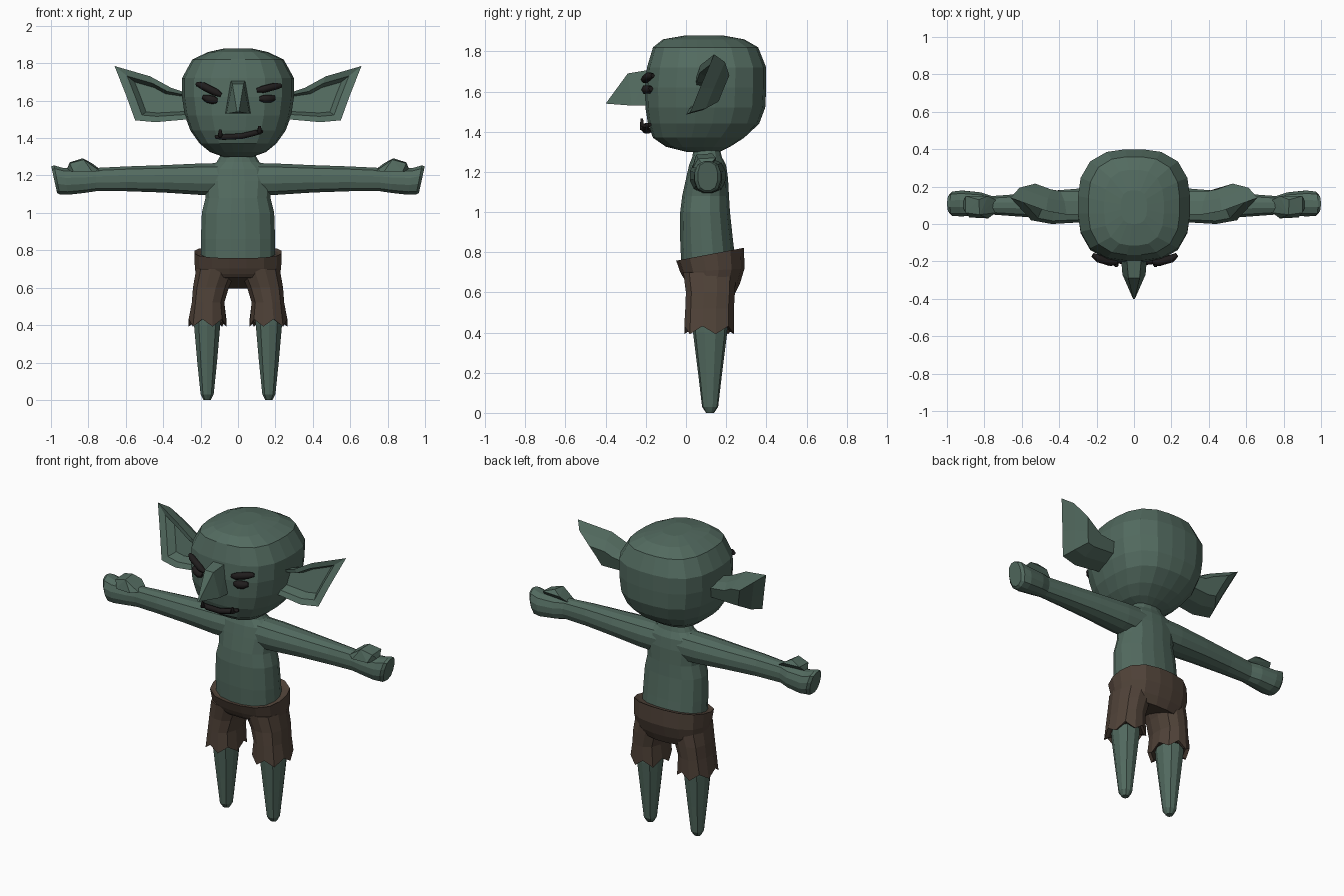
import bpy, bmesh
from math import cos, sin, pi
from mathutils import Vector

cube = bpy.data.objects.get("Cube")
if cube:
    bpy.data.objects.remove(cube)


def material(name, rgb):
    m = bpy.data.materials.new(name)
    m.use_nodes = True
    m.diffuse_color = (*rgb, 1)
    m.node_tree.nodes["Principled BSDF"].inputs["Base Color"].default_value = (*rgb, 1)
    return m


SKIN = material("green_skin", (0.085, 0.145, 0.115))
CLOTH = material("brown_cloth", (0.08, 0.055, 0.04))
DARK = material("dark_features", (0.014, 0.012, 0.012))


def finish(name, bm, mat, mirror):
    bmesh.ops.recalc_face_normals(bm, faces=bm.faces)
    me = bpy.data.meshes.new(name)
    bm.to_mesh(me)
    bm.free()
    me.materials.append(mat)
    ob = bpy.data.objects.new(name, me)
    bpy.context.collection.objects.link(ob)
    if mirror:
        ob.modifiers.new("mirror", "MIRROR").use_mirror_merge = False
    return ob


def oval(n, ru, rv, power=2.0):
    """Superellipse points in a plane."""
    pts = []
    for i in range(n):
        c, s = cos(2 * pi * (i + 0.5) / n), sin(2 * pi * (i + 0.5) / n)
        k = (abs(c) ** power + abs(s) ** power) ** (-1 / power)
        pts.append((ru * c * k, rv * s * k))
    return pts


def loft(name, rings, mat, mirror=False):
    """Skin a closed tube through equal-sized rings of points."""
    bm = bmesh.new()
    loops = [[bm.verts.new(p) for p in ring] for ring in rings]
    for a, b in zip(loops, loops[1:]):
        for i in range(len(a)):
            j = (i + 1) % len(a)
            bm.faces.new((a[i], a[j], b[j], b[i]))
    bm.faces.new(loops[0])
    bm.faces.new(loops[-1])
    return finish(name, bm, mat, mirror)


def upright(n, z, rx, front, back, cx=0.0, power=2.0, tilt=0.0, wave=0.0):
    """Horizontal ring spanning front..back in y; tilt raises its rear."""
    cy, ry = (front + back) / 2, (back - front) / 2
    return [Vector((cx + u, cy + v, z + tilt * v + wave * (i % 2)))
            for i, (u, v) in enumerate(oval(n, rx, ry, power))]


def hull(name, points, mat, mirror=False):
    bm = bmesh.new()
    for p in points:
        bm.verts.new(p)
    bmesh.ops.convex_hull(bm, input=bm.verts)
    return finish(name, bm, mat, mirror)


def strand(name, points, radius, mat):
    """Thin round bar along a few points, narrower at the ends."""
    cu = bpy.data.curves.new(name, "CURVE")
    cu.dimensions = "3D"
    cu.bevel_depth, cu.bevel_resolution, cu.use_fill_caps = radius, 1, True
    sp = cu.splines.new("POLY")
    sp.points.add(len(points) - 1)
    for i, p in enumerate(points):
        sp.points[i].co = (*p, 1)
        sp.points[i].radius = 0.55 if i in (0, len(points) - 1) else 1
    cu.materials.append(mat)
    ob = bpy.data.objects.new(name, cu)
    bpy.context.collection.objects.link(ob)


# Head: boxy rounded skull with a narrow chin
head = [(1.30, .08, 0, .17), (1.325, .15, -.1, .22), (1.37, .205, -.165, .29),
        (1.44, .255, -.19, .365), (1.52, .285, -.203, .395), (1.62, .3, -.205, .4),
        (1.72, .3, -.195, .4), (1.82, .245, -.165, .36), (1.86, .16, -.115, .29),
        (1.88, .07, 0, .18)]
loft("head", [upright(20, *r, power=2.8) for r in head], SKIN)

# Nose: long pointed wedge
hull("nose", [(s * x, y, z) for s in (-1, 1) for x, y, z in (
    (.04, -.17, 1.71), (.03, -.29, 1.69), (.07, -.17, 1.53),
    (.062, -.27, 1.53), (.005, -.4, 1.54))], SKIN)

# Ears: rim with a hollow in front and a faceted back
rim = [Vector(p) for p in (
    (.27, .05, 1.64), (.36, .05, 1.67), (.47, .07, 1.73), (.66, .14, 1.785),
    (.595, .07, 1.62), (.55, .02, 1.495), (.44, 0, 1.485), (.27, .01, 1.5))]
mid = Vector((.42, .06, 1.595))


def shrunk(scale, push):
    ring = [mid + (p - mid) * scale + Vector((0, push, 0)) for p in rim]
    for p, q in zip(ring, rim):
        if q.x < .3:
            p.x = q.x
    return ring


loft("ears", [shrunk(.55, .045), shrunk(.72, .0), rim, shrunk(.8, .07),
              shrunk(.45, .12)], SKIN, True)

# Brows and eyes
strand("right_brow", [(-.22, -.165, 1.69), (-.19, -.185, 1.68), (-.12, -.205, 1.645),
                      (-.09, -.205, 1.63)], .021, DARK)
strand("left_brow", [(.23, -.165, 1.68), (.2, -.185, 1.677), (.13, -.205, 1.66),
                     (.1, -.205, 1.655)], .021, DARK)
strand("right_eye", [(-.185, -.175, 1.62), (-.16, -.19, 1.61), (-.13, -.2, 1.603),
                     (-.11, -.2, 1.6)], .024, DARK)
strand("left_eye", [(.195, -.175, 1.615), (.17, -.19, 1.61), (.14, -.2, 1.61),
                    (.115, -.2, 1.61)], .024, DARK)

# Mouth with small tusks at the corners
strand("mouth", [(-.12, -.178, 1.405), (-.08, -.195, 1.405), (.02, -.205, 1.41),
                 (.09, -.2, 1.427), (.13, -.18, 1.435)], .017, DARK)
for side, x, z in (("right", -.095, 1.415), ("left", .115, 1.435)):
    strand(side + "_tusk", [(x, -.2, z - .01), (x, -.22, z), (x, -.22, z + .03)], .013, DARK)

# Torso and neck
torso = [(.74, .2, -.025, .25), (.86, .2, -.03, .235), (1.0, .195, -.03, .22),
         (1.08, .175, -.02, .215), (1.17, .185, 0, .21), (1.235, .17, .015, .2),
         (1.272, .115, .03, .18), (1.33, .08, .04, .165)]
loft("torso", [upright(16, *r, power=2.4) for r in torso], SKIN)

# Arms ending in closed fists; the knuckle end leans outward
arm = [(.06, .11, 1.18, .09, .088, 0), (.2, .108, 1.18, .09, .085, 0),
       (.4, .105, 1.182, .077, .074, 0), (.6, .1, 1.182, .062, .067, 0),
       (.76, .1, 1.178, .05, .063, 0), (.82, .108, 1.172, .062, .066, 0),
       (.92, .11, 1.168, .07, .072, .15), (.968, .108, 1.176, .066, .079, .2),
       (.983, .108, 1.178, .05, .072, .22)]
loft("arms", [[(x + lean * v, y + u, z + v) for u, v in oval(12, ry, rz, 2.6)]
              for x, y, z, ry, rz, lean in arm], SKIN, True)
hull("thumbs", [(.74, .06, 1.225), (.74, .13, 1.235), (.78, .03, 1.22), (.78, .15, 1.265),
                (.825, .05, 1.285), (.83, .13, 1.292), (.88, .035, 1.22),
                (.9, .06, 1.265), (.9, .15, 1.27), (.92, .1, 1.22)], SKIN, True)

# Legs tapering to blunt ends
leg = [(0, .02, .1, .14), (.03, .036, .08, .16), (.2, .054, .06, .18),
       (.4, .072, .035, .205), (.55, .075, .03, .21)]
loft("legs", [upright(10, *r, cx=.165, power=2.4) for r in leg], SKIN, True)

# Shorts: seat plus two ragged-hemmed legs
seat = [(.625, .19, 0, .245, -.25), (.66, .225, -.015, .27, -.1),
        (.71, .232, -.03, .292, .05), (.79, .235, -.05, .29, .19),
        (.782, .215, -.03, .265, .19)]
loft("shorts_seat", [upright(16, *r[:4], power=2.6, tilt=r[4]) for r in seat], CLOTH)
shorts = [(.405, .085, .01, .22, .16, .03), (.392, .102, -.01, .24, .163, .04),
          (.52, .088, -.005, .24, .16, 0), (.6, .097, -.002, .245, .145, 0),
          (.7, .11, -.015, .25, .115, 0)]
loft("shorts_legs", [upright(12, z, rx, f, b, cx=cx, power=2.6, wave=w)
                     for z, rx, f, b, cx, w in shorts], CLOTH, True)
